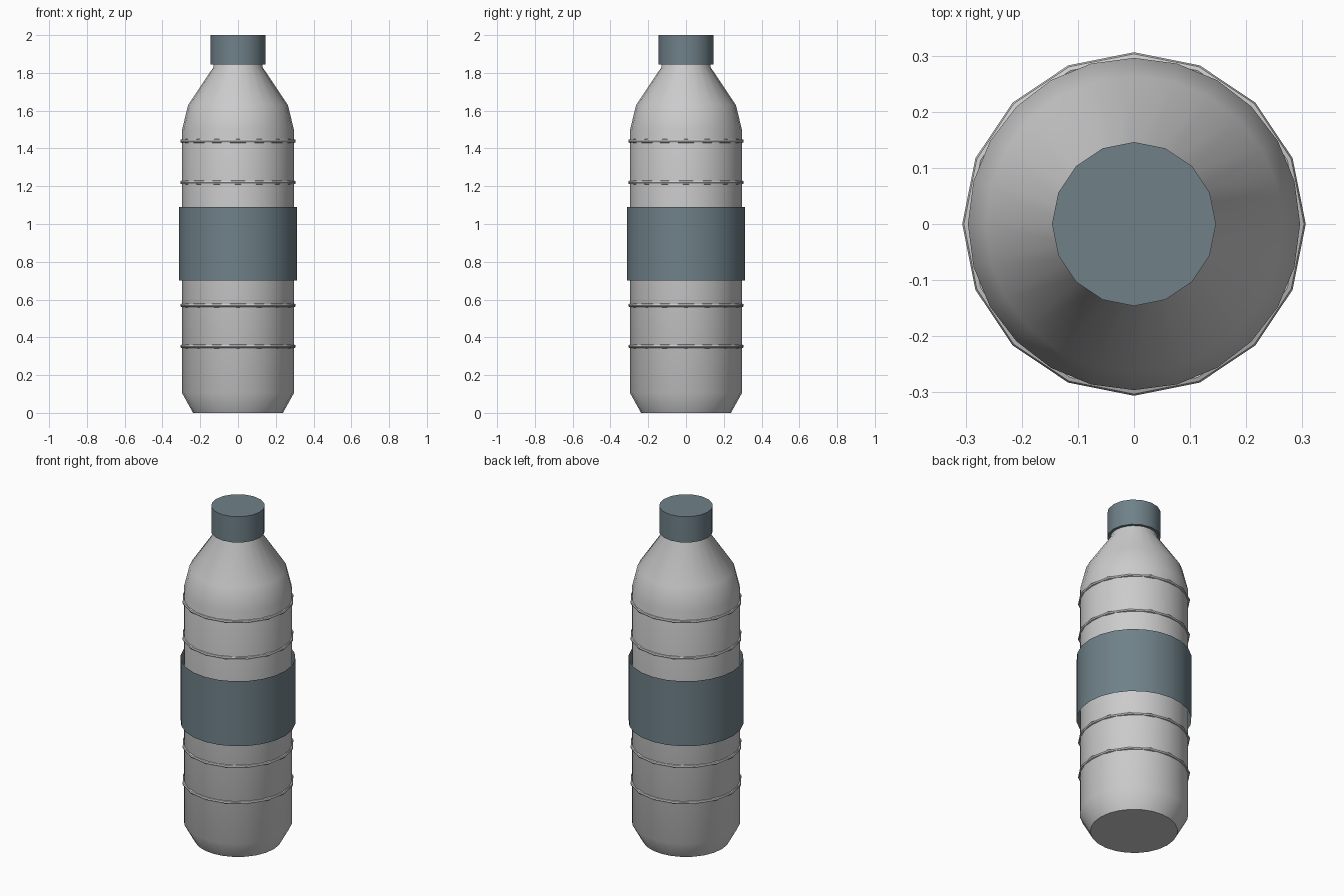
import bpy, math

if "Cube" in bpy.data.objects:
    bpy.data.objects.remove(bpy.data.objects["Cube"])


def lathe(name, profile, sides, cap_bottom=True, cap_top=True):
    """Revolve (radius, z) points around the z axis."""
    verts, faces = [], []
    for r, z in profile:
        for i in range(sides):
            a = 2 * math.pi * i / sides
            verts.append((r * math.cos(a), r * math.sin(a), z))
    for j in range(len(profile) - 1):
        for i in range(sides):
            k = (i + 1) % sides
            faces.append((j * sides + i, j * sides + k,
                          (j + 1) * sides + k, (j + 1) * sides + i))
    if cap_bottom:
        faces.append(tuple(reversed(range(sides))))
    if cap_top:
        top = (len(profile) - 1) * sides
        faces.append(tuple(range(top, top + sides)))
    mesh = bpy.data.meshes.new(name)
    mesh.from_pydata(verts, [], faces)
    obj = bpy.data.objects.new(name, mesh)
    bpy.context.collection.objects.link(obj)
    smooth(obj)
    return obj


def smooth(obj):
    bpy.ops.object.select_all(action='DESELECT')
    obj.select_set(True)
    bpy.context.view_layer.objects.active = obj
    bpy.ops.object.shade_smooth_by_angle(angle=math.radians(40))


blue = bpy.data.materials.new("slate_blue")
blue.diffuse_color = (0.16, 0.22, 0.25, 1)
blue.use_nodes = True
blue.node_tree.nodes["Principled BSDF"].inputs["Base Color"].default_value = blue.diffuse_color

# Bottle body with tapered foot, shoulder and neck
lathe("bottle_body", [(0.238, 0), (0.296, 0.105), (0.296, 1.50),
                      (0.264, 1.63), (0.13, 1.83), (0.127, 1.90)], 24)

# Open label sleeve
label = lathe("label_sleeve", [(0.313, 0.70), (0.313, 1.09)], 24, False, False)
label.data.materials.append(blue)

# Screw cap
cap = lathe("screw_cap", [(0.146, 1.845), (0.146, 2.0)], 16)
cap.data.materials.append(blue)

# Raised grip rings
for n, z in enumerate((0.352, 0.569, 1.22, 1.439)):
    bpy.ops.mesh.primitive_torus_add(major_segments=16, minor_segments=8,
                                     major_radius=0.296, minor_radius=0.01,
                                     location=(0, 0, z))
    ring = bpy.context.object
    ring.name = f"grip_ring_{n + 1}"
    smooth(ring)
